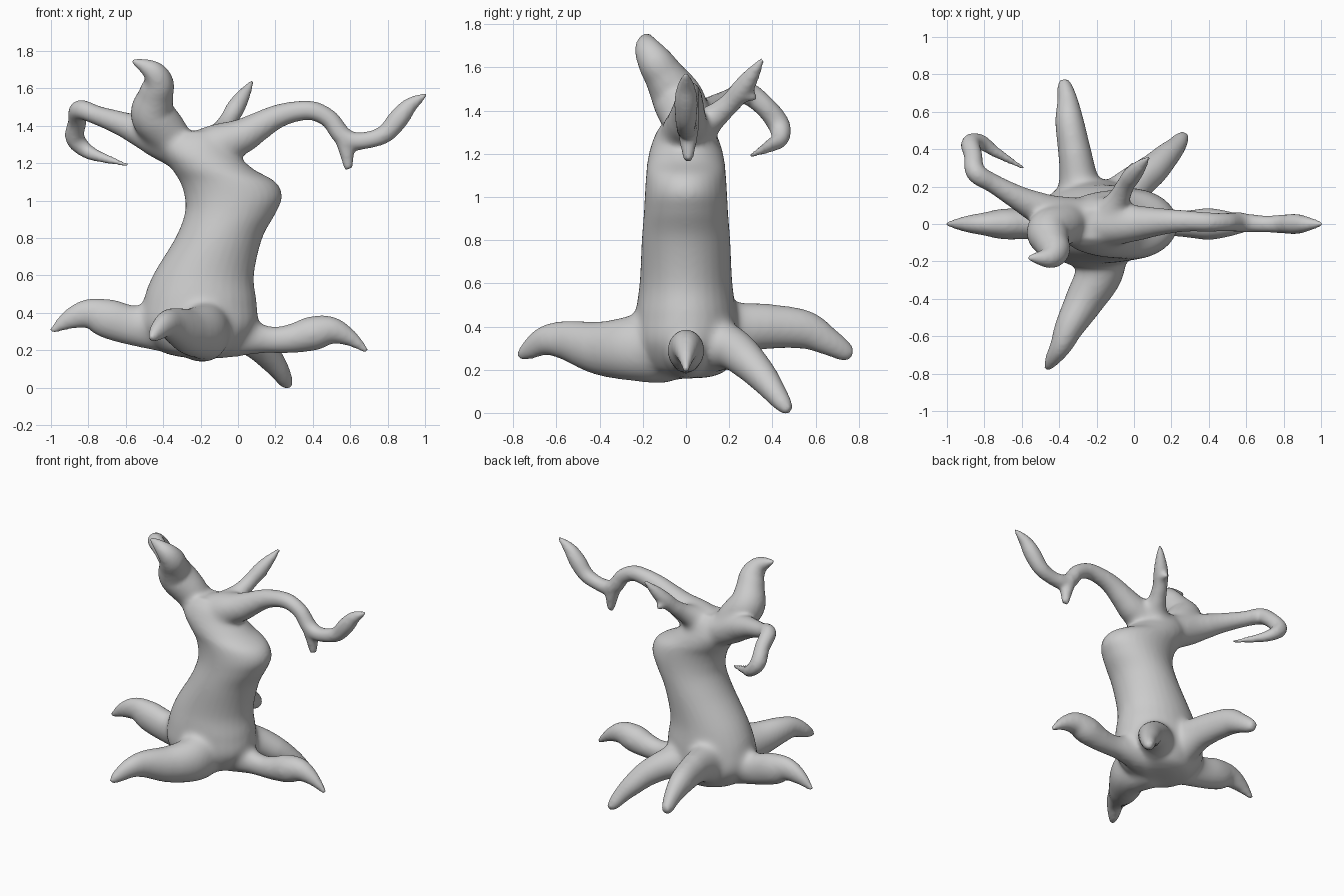
import bpy, bmesh, math
from mathutils import Vector

bm = bmesh.new()


def spline(pts, n=6):
    """Smooth Catmull-Rom resampling of tuples of any length."""
    p = [Vector(q) for q in pts]
    p = [p[0] * 2 - p[1]] + p + [p[-1] * 2 - p[-2]]
    out = []
    for i in range(1, len(p) - 2):
        a, b, c, d = p[i - 1:i + 3]
        for k in range(n):
            t = k / n
            out.append((b * 2 + (c - a) * t + (a * 2 - b * 5 + c * 4 - d) * t * t
                        + (b * 3 - a - c * 3 + d) * t ** 3) * 0.5)
    return out + [p[-2]]


def loft(rings):
    """Skin a list of rings and close both ends."""
    vs = [[bm.verts.new(co) for co in r] for r in rings]
    n = len(vs[0])
    for a, b in zip(vs, vs[1:]):
        for i in range(n):
            j = (i + 1) % n
            bm.faces.new((a[i], a[j], b[j], b[i]))
    bm.faces.new(vs[0][::-1])
    bm.faces.new(vs[-1])


def limb(pts, width=1.0, sides=20):
    """Tapered tube through (x, y, z, radius); width narrows it sideways."""
    pos = spline([p[:3] for p in pts])
    rad = spline([(p[3], 0) for p in pts])
    u, old, rings = None, None, []
    for i, c in enumerate(pos):
        t = (pos[min(i + 1, len(pos) - 1)] - pos[max(i - 1, 0)]).normalized()
        u = t.orthogonal().normalized() if u is None else old.rotation_difference(t) @ u
        old, v, r = t, t.cross(u), max(rad[i][0], 0.008)
        side = t.cross(Vector((0, 0, 1))).normalized()
        ring = []
        for k in range(sides):
            a = k * math.tau / sides
            o = r * (u * math.cos(a) + v * math.sin(a))
            ring.append(c + o + side * o.dot(side) * (width - 1))
        rings.append(ring)
    loft(rings)


# trunk: z, left x, right x, half depth
trunk = [(.16, -.30, -.14, .10), (.20, -.42, .0, .19), (.32, -.52, .10, .24),
         (.45, -.51, .10, .235), (.6, -.455, .085, .215), (.8, -.335, .13, .205),
         (.93, -.285, .20, .195), (1.02, -.285, .235, .19), (1.1, -.31, .20, .185),
         (1.17, -.355, .08, .178), (1.25, -.41, .0, .158), (1.32, -.42, -.02, .125),
         (1.37, -.36, -.08, .08)]
rings = []
for s, d in zip(spline([s[:3] for s in trunk]), spline([(s[3], 0) for s in trunk])):
    z, l, r = s
    rings.append([((l + r) / 2 + (r - l) / 2 * math.cos(a), d[0] * math.sin(a), z)
                  for a in (k * math.tau / 32 for k in range(32))])
loft(rings)

# roots
limb([(-.3, 0, .33, .16), (-.45, 0, .32, .12), (-.57, 0, .335, .108), (-.7, 0, .37, .105),
      (-.8, 0, .395, .08), (-.9, 0, .365, .055), (-1.0, 0, .3, .015)], .78)
limb([(-.1, 0, .28, .13), (.08, 0, .265, .09), (.2, 0, .255, .072), (.3, 0, .265, .08),
      (.4, 0, .29, .092), (.5, 0, .305, .075), (.6, 0, .265, .045), (.69, 0, .195, .015)], .93)
limb([(-.2, -.08, .31, .18), (-.18, -.24, .30, .155), (-.26, -.4, .30, .125),
      (-.345, -.55, .335, .093), (-.39, -.65, .335, .07), (-.44, -.73, .29, .045),
      (-.465, -.775, .26, .02)], .85)
limb([(-.28, .1, .36, .16), (-.3, .27, .395, .12), (-.32, .4, .40, .103), (-.345, .55, .385, .09),
      (-.355, .66, .33, .065), (-.37, .735, .285, .047), (-.375, .77, .27, .03)], .85)
limb([(-.1, .1, .32, .14), (0, .21, .30, .105), (.1, .29, .235, .085), (.17, .36, .16, .07),
      (.22, .41, .095, .055), (.255, .455, .035, .04), (.28, .475, .006, .02)])

# thick upper limb
limb([(-.3, .02, 1.27, .09), (-.38, -.0, 1.36, .115), (-.455, -.04, 1.46, .12),
      (-.44, -.10, 1.56, .095), (-.425, -.145, 1.63, .082), (-.46, -.18, 1.695, .058),
      (-.565, -.18, 1.75, .015)])
# hooked left branch
limb([(-.28, .03, 1.26, .11), (-.42, .05, 1.325, .105), (-.52, .09, 1.37, .085),
      (-.62, .14, 1.41, .066), (-.75, .215, 1.455, .052), (-.845, .275, 1.485, .054),
      (-.86, .365, 1.42, .05), (-.872, .43, 1.335, .052), (-.815, .435, 1.27, .042),
      (-.74, .385, 1.235, .03), (-.585, .295, 1.188, .01)])
# long right branch with hanging twig
limb([(-.22, 0, 1.26, .11), (-.1, 0, 1.30, .115), (.02, .005, 1.345, .095), (.1, .01, 1.39, .08),
      (.2, .015, 1.445, .065), (.3, .015, 1.475, .056), (.4, .01, 1.48, .052),
      (.49, .01, 1.435, .05), (.55, .01, 1.355, .052), (.61, .005, 1.32, .05),
      (.7, 0, 1.325, .046), (.79, 0, 1.36, .05), (.86, 0, 1.44, .055),
      (.92, 0, 1.51, .042), (1.01, 0, 1.57, .012)])
limb([(.565, .01, 1.35, .055), (.58, .01, 1.27, .043), (.59, .01, 1.165, .022)])
# small rear branch with side spur
limb([(-.15, .02, 1.29, .10), (-.09, .12, 1.36, .07), (-.05, .2, 1.43, .05),
      (-.01, .26, 1.50, .05), (.03, .305, 1.565, .037), (.078, .355, 1.64, .012)])
limb([(-.02, .24, 1.48, .045), (-.01, .29, 1.47, .032), (-.005, .33, 1.455, .012)])

bmesh.ops.recalc_face_normals(bm, faces=bm.faces)
me = bpy.data.meshes.new("tree")
bm.to_mesh(me)
bm.free()
tree = bpy.data.objects.new("tree", me)
bpy.context.collection.objects.link(tree)

# fuse all limbs into one skin
fuse = tree.modifiers.new("fuse", 'REMESH')
fuse.mode = 'VOXEL'
fuse.voxel_size = 0.012
fuse.use_smooth_shade = True
deps = bpy.context.evaluated_depsgraph_get()
tree.data = bpy.data.meshes.new_from_object(tree.evaluated_get(deps))
tree.modifiers.clear()

# melt the creases where limbs meet the trunk
joints = [((-.5, 0, .36), .17), ((.1, 0, .28), .15), ((-.2, -.22, .33), .21),
          ((-.3, .22, .42), .18), ((0, .2, .33), .17), ((-.4, .03, 1.3), .19),
          ((-.08, 0, 1.32), .16), ((-.1, .13, 1.33), .13), ((-.2, 0, .2), .2)]
group = tree.vertex_groups.new(name="joints")
for v in tree.data.vertices:
    w = max(1.6 * (1 - (v.co - Vector(c)).length / r) for c, r in joints)
    if w > 0:
        group.add([v.index], min(w, 1), 'REPLACE')
melt = tree.modifiers.new("melt", 'SMOOTH')
melt.factor, melt.iterations, melt.vertex_group = 0.5, 80, "joints"
soft = tree.modifiers.new("soften", 'SMOOTH')
soft.factor, soft.iterations = 0.5, 10
